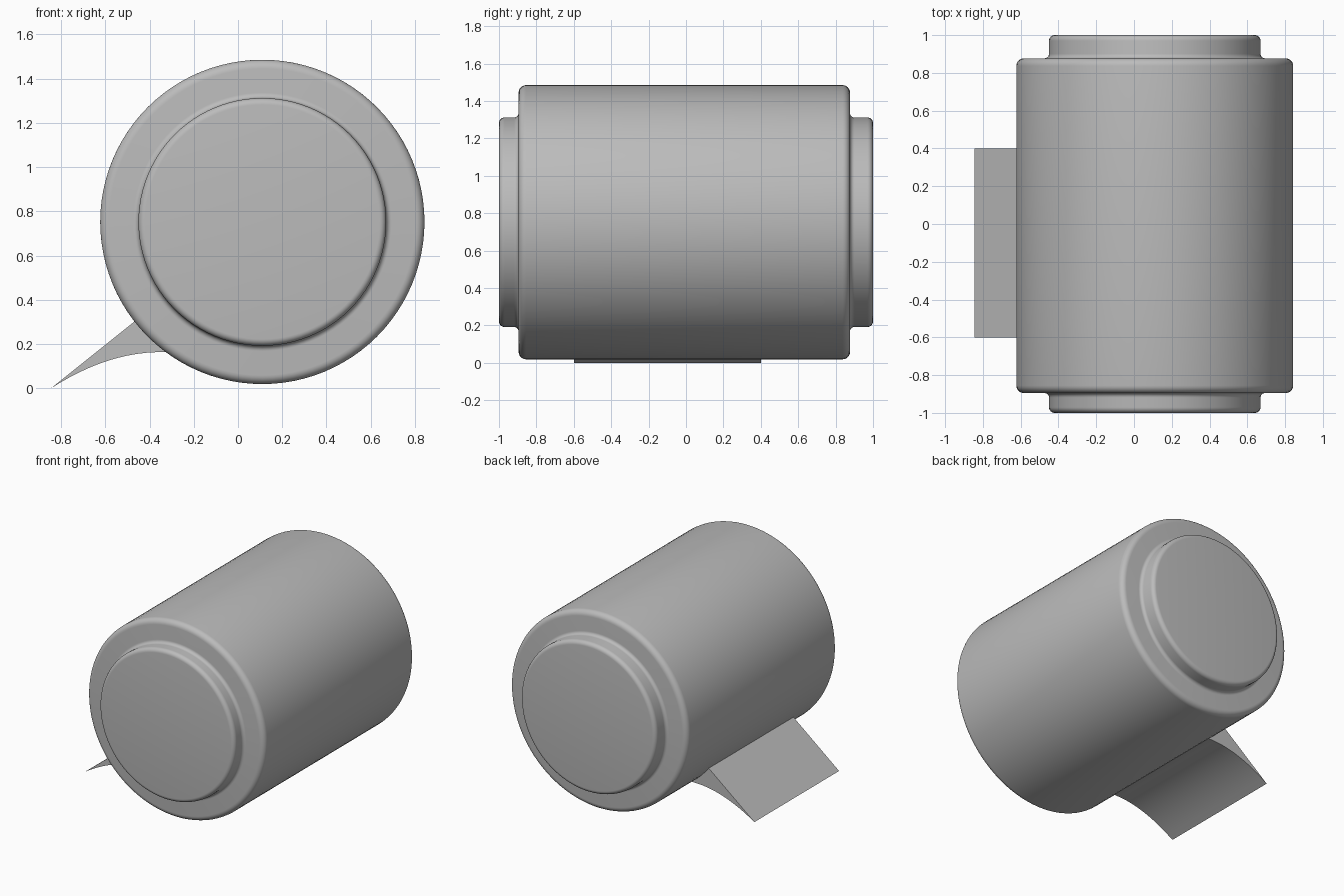
import bpy, bmesh, math
from mathutils import Vector

if "Cube" in bpy.data.objects:
    bpy.data.objects.remove(bpy.data.objects["Cube"])

CX, CZ = 0.11, 0.752      # drum axis, running along y
SEGMENTS = 96

grey = bpy.data.materials.new("grey")
grey.diffuse_color = (0.5, 0.5, 0.5, 1)
grey.use_nodes = True
grey.node_tree.nodes["Principled BSDF"].inputs["Base Color"].default_value = grey.diffuse_color


def add_object(name, bm, angle):
    bmesh.ops.recalc_face_normals(bm, faces=bm.faces)
    mesh = bpy.data.meshes.new(name)
    bm.to_mesh(mesh)
    bm.free()
    mesh.materials.append(grey)
    ob = bpy.data.objects.new(name, mesh)
    bpy.context.collection.objects.link(ob)
    bpy.context.view_layer.objects.active = ob
    ob.select_set(True)
    bpy.ops.object.shade_smooth_by_angle(angle=math.radians(angle))
    ob.select_set(False)
    return ob


def arc(cr, cy, radius, start, end, steps=6):
    """Points (r, y) on a circular arc, angles in degrees from the r axis."""
    angles = [math.radians(start + (end - start) * i / steps) for i in range(steps + 1)]
    return [(cr + radius * math.cos(a), cy + radius * math.sin(a)) for a in angles]


def end_profile(shoulder, end):
    """One end of the drum, from the axis out to the wall, on the +y side."""
    hub, wall, round_hub, flare, round_wall = 0.56, 0.733, 0.03, 0.024, 0.04
    pts = [(0, end)]
    pts += arc(hub - round_hub, end - round_hub, round_hub, 90, 0)
    pts += arc(hub + flare, shoulder + flare, flare, 180, 270)
    pts += arc(wall - round_wall, shoulder - round_wall, round_wall, 90, 0)
    return pts


# Drum with a stepped, rounded hub at each end
back = end_profile(0.877, 1.0)
front = [(r, -y) for r, y in end_profile(0.895, 1.0)]
profile = back + front[::-1]
bm = bmesh.new()
verts = [bm.verts.new((CX + r, y, CZ)) for r, y in profile]
edges = [bm.edges.new(pair) for pair in zip(verts, verts[1:])]
bmesh.ops.spin(bm, geom=verts + edges, cent=(CX, 0, CZ), axis=(0, 1, 0),
               angle=2 * math.pi, steps=SEGMENTS, use_duplicate=False)
bmesh.ops.remove_doubles(bm, verts=bm.verts, dist=1e-4)
add_object("drum", bm, 40)

# Wedge foot: flat top, concave underside, its root buried just under the wall
p0, p1, p2 = Vector((-0.845, 0.0)), Vector((-0.58, 0.17)), Vector((-0.33, 0.163))
under = [p0 * (1 - t) ** 2 + p1 * 2 * t * (1 - t) + p2 * t * t
         for t in (i / 12 for i in range(13))]
outline = under + [Vector((-0.31, 0.17)), Vector((-0.455, 0.312))]
bm = bmesh.new()
base = bm.faces.new([bm.verts.new((p.x, -0.6, p.y)) for p in outline])
out = bmesh.ops.extrude_face_region(bm, geom=[base])
moved = [g for g in out["geom"] if isinstance(g, bmesh.types.BMVert)]
bmesh.ops.translate(bm, vec=(0, 1.0, 0), verts=moved)
add_object("wedge_foot", bm, 30)
